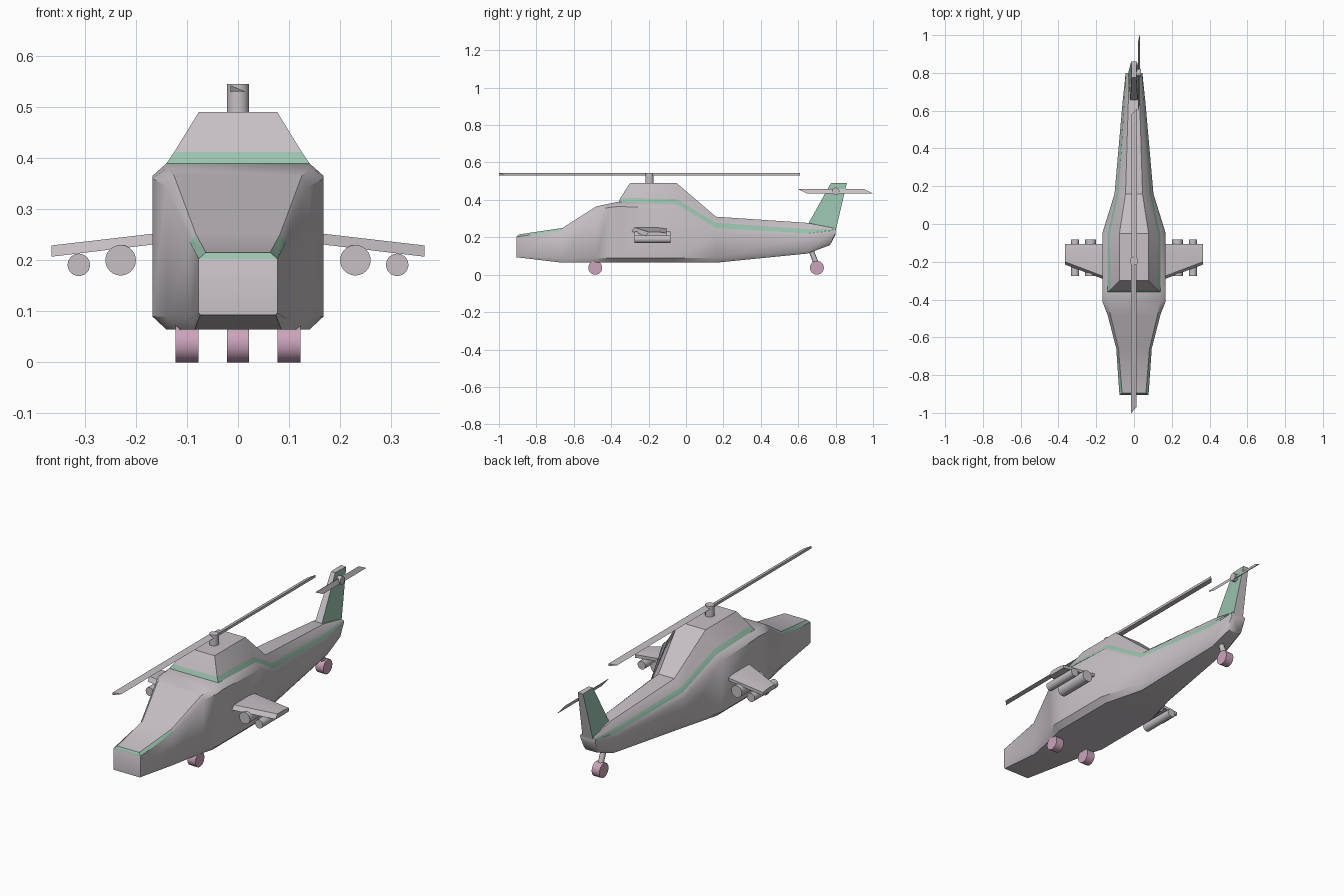
import bpy, bmesh, math
from mathutils import Vector, Matrix

cube = bpy.data.objects.get("Cube")
if cube:
    bpy.data.objects.remove(cube, do_unlink=True)


def material(name, rgb):
    m = bpy.data.materials.new(name)
    m.use_nodes = True
    m.diffuse_color = (*rgb, 1)
    m.node_tree.nodes["Principled BSDF"].inputs["Base Color"].default_value = (*rgb, 1)
    return m


GREY = material("warm grey", (0.57, 0.53, 0.56))
GREEN = material("sage green", (0.33, 0.55, 0.43))
PINK = material("dusty pink", (0.60, 0.37, 0.50))


def finish(name, bm, mats, angle=30):
    bmesh.ops.recalc_face_normals(bm, faces=bm.faces)
    me = bpy.data.meshes.new(name)
    bm.to_mesh(me)
    bm.free()
    for m in mats:
        me.materials.append(m)
    ob = bpy.data.objects.new(name, me)
    bpy.context.collection.objects.link(ob)
    bpy.ops.object.select_all(action='DESELECT')
    ob.select_set(True)
    bpy.context.view_layer.objects.active = ob
    bpy.ops.object.shade_smooth_by_angle(angle=math.radians(angle))
    return ob


def loft(name, halves, green, caps, angle=40):
    """Mirror each half ring in x, bridge the rings, close the chosen ends in strips.
    green(ring, edge) tells which faces are green; ring -1 is the first cap."""
    bm = bmesh.new()
    rings = []
    for half in halves:
        pts = list(half) + [(-x, y, z) for x, y, z in reversed(half)]
        rings.append([bm.verts.new(p) for p in pts])
    n = len(rings[0])
    for r in range(len(rings) - 1):
        a, b = rings[r], rings[r + 1]
        for i in range(n):
            j = (i + 1) % n
            f = bm.faces.new((a[i], a[j], b[j], b[i]))
            f.material_index = int(green(r, min(i, n - 2 - i)))
    for c in caps:
        ring = rings[c]
        for i in range(n // 2 - 1):
            f = bm.faces.new((ring[i], ring[i + 1], ring[n - 2 - i], ring[n - 1 - i]))
            f.material_index = int(c == 0 and green(-1, i))
    return finish(name, bm, [GREY, GREEN], angle)


def prism(name, bottom, top, mats=(GREY,), green=None, angle=20):
    """Solid between two matching outlines."""
    bm = bmesh.new()
    a = [bm.verts.new(p) for p in bottom]
    b = [bm.verts.new(p) for p in top]
    n = len(a)
    bm.faces.new(a)
    bm.faces.new(b)
    for i in range(n):
        j = (i + 1) % n
        bm.faces.new((a[i], a[j], b[j], b[i]))
    bm.normal_update()
    if green:
        for f in bm.faces:
            f.material_index = int(green(f.normal))
    return finish(name, bm, mats, angle)


def rod(name, start, end, radius, mat=GREY, sides=24):
    s, e = Vector(start), Vector(end)
    d = e - s
    bm = bmesh.new()
    bmesh.ops.create_cone(bm, cap_ends=True, segments=sides, radius1=radius, radius2=radius,
                          depth=d.length, matrix=Matrix.Translation((s + e) / 2)
                          @ d.to_track_quat('Z', 'Y').to_matrix().to_4x4())
    return finish(name, bm, [mat], 40)


# Fuselage sections: y, then (x, z) of bottom, lower side, upper side and shoulder
sections = [
    (-0.905, (.074, .093), (.077, .097), (.077, .203), (.063, .215)),
    (-0.66, (.085, .064), (.094, .085), (.094, .235), (.082, .25)),
    (-0.48, (.12, .064), (.14, .09), (.14, .345), (.125, .365)),
    (-0.41, (.14, .064), (.168, .09), (.168, .36), (.14, .38)),
    (-0.36, (.14, .064), (.168, .09), (.168, .365), (.14, .39)),
    (-0.05, (.14, .064), (.168, .09), (.168, .352), (.14, .38)),
    (0.16, (.085, .064), (.103, .09), (.103, .225), (.092, .25)),
    (0.65, (.042, .113), (.056, .13), (.06, .205), (.055, .22)),
    (0.77, (.033, .158), (.044, .17), (.047, .22), (.045, .235)),
    (0.80, (.03, .215), (.04, .222), (.045, .235), (.044, .24)),
]
halves = [[(x, y, z) for x, z in pts] for y, *pts in sections]
halves[0][3] = (.063, -.895, .215)
loft("fuselage", halves, lambda r, e: r in (-1, 0) and e == 2, (0, -1))

# Engine cover and tail spine, with the green stripe as its lowest band
spine = [
    [(.14, -.36, .39), (.14, -.05, .38), (.092, .16, .25), (.055, .65, .22), (.044, .80, .24)],
    [(.125, -.349, .412), (.126, -.05, .404), (.082, .16, .277), (.05, .65, .245), (.04, .80, .243)],
    [(.077, -.30, .49), (.077, -.05, .49), (.045, .16, .31), (.03, .65, .277), (.03, .80, .247)],
]
loft("engine_cover", spine, lambda r, e: r == 0, (-1,), 35)

# Tail fin with green sides
prism("tail_fin",
      [(.02, .65, .265), (.03, .80, .235), (-.03, .80, .235), (-.02, .65, .265)],
      [(.012, .775, .49), (.015, .86, .49), (-.015, .86, .49), (-.012, .775, .49)],
      (GREY, GREEN), lambda n: abs(n.x) > .7)

# Main rotor: hub and two pitched wedge blades
HUB_Y = -.195
rod("rotor_hub", (0, HUB_Y, .48), (0, HUB_Y, .545), .022)
for side, name in ((1, "front"), (-1, "rear")):
    def blade(ends):
        return [(side * x, HUB_Y - side * d, z) for (x, z), d in
                zip(((-.015, .543), (.014, .531), (-.015, .530)), ends)]
    prism(name + "_rotor_blade", blade((0, 0, 0)), blade((.805, .775, .805)))

# Tail rotor on the left of the fin
TAIL = Vector((.026, .80, .446))
rod("tail_rotor_hub", (0, .80, .446), (.036, .80, .446), .02, GREY, 16)
for side, name in ((1, "rear"), (-1, "front")):
    def tail_blade(ends):
        return [TAIL + Vector((side * x, side * d, side * z)) for (x, z), d in
                zip(((-.006, .011), (.006, -.012), (.003, -.013)), ends)]
    prism(name + "_tail_rotor_blade", tail_blade((0, 0, 0)), tail_blade((.155, .2, .2)))

for s, side in ((1, "left"), (-1, "right")):
    # Stub wing
    def outline(x, y0, z0, z1):
        return [(s * x, y0, z0), (s * x, -.105, z0), (s * x, -.105, z1 - .006),
                (s * x, -.15, z1), (s * x, y0 + .015, z1)]
    prism(side + "_stub_wing", outline(.14, -.30, .234, .255), outline(.365, -.215, .207, .229))
    # Pods under the wing
    rod(side + "_inner_pod", (s * .23, -.275, .2), (s * .23, -.083, .2), .03)
    rod(side + "_outer_pod", (s * .312, -.275, .191), (s * .312, -.083, .191), .022)
    # Main wheel
    rod(side + "_wheel", (s * .077, -.485, .037), (s * .122, -.485, .037), .037, PINK)

# Tail wheel and strut
rod("tail_wheel", (-.022, .70, .037), (.022, .70, .037), .037, PINK)
rod("tail_wheel_strut", (0, .665, .14), (0, .698, .055), .014, GREY, 12)
